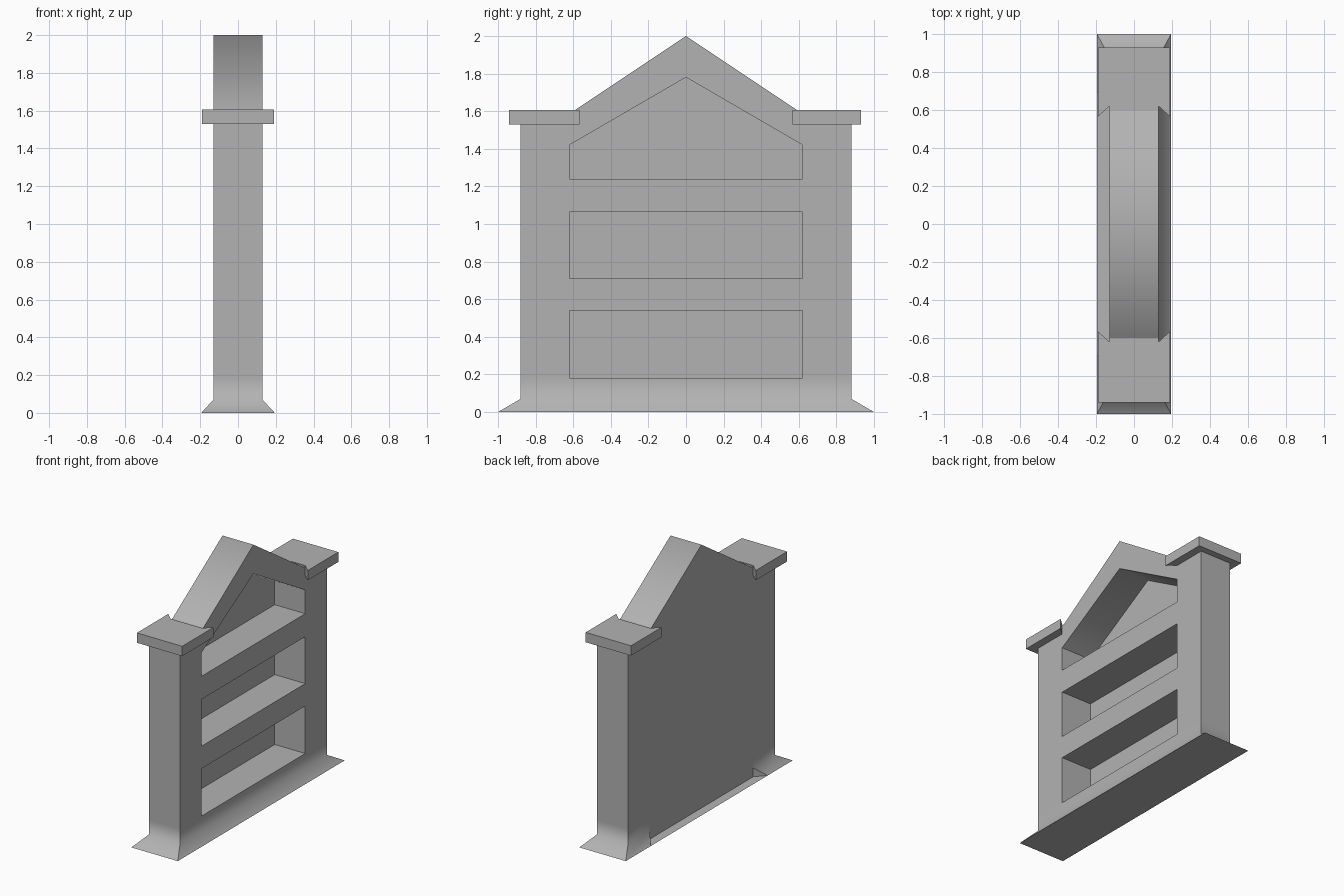
import bpy
import bmesh

cube = bpy.data.objects.get("Cube")
if cube:
    bpy.data.objects.remove(cube, do_unlink=True)

stone = bpy.data.materials.new("grey stone")
stone.use_nodes = True
GREY = (0.45, 0.45, 0.45, 1)
stone.diffuse_color = GREY
stone.node_tree.nodes["Principled BSDF"].inputs["Base Color"].default_value = GREY

HALF = 0.13      # half thickness of the wall
END = 0.88       # half length of the wall
BAY = 0.62       # half length of a niche
SEAM = 0.18      # top of the plinth
SPLAY = 0.07     # top of the splayed foot


def finish(name, bm):
    bmesh.ops.recalc_face_normals(bm, faces=bm.faces)
    mesh = bpy.data.meshes.new(name)
    bm.to_mesh(mesh)
    bm.free()
    mesh.materials.append(stone)
    obj = bpy.data.objects.new(name, mesh)
    bpy.context.collection.objects.link(obj)
    return obj


def soften(obj, is_soft):
    """Smooth shading, with every edge sharp unless the rule picks it."""
    mesh = obj.data
    for face in mesh.polygons:
        face.use_smooth = True
    for edge in mesh.edges:
        ends = [mesh.vertices[i].co for i in edge.vertices]
        edge.use_edge_sharp = not all(is_soft(co) for co in ends)


def add_prism(bm, points, offset):
    """Extrude a closed outline along an offset."""
    face = bm.faces.new([bm.verts.new(p) for p in points])
    new = bmesh.ops.extrude_face_region(bm, geom=[face])["geom"]
    moved = [v for v in new if isinstance(v, bmesh.types.BMVert)]
    bmesh.ops.translate(bm, verts=moved, vec=offset)


# Gabled wall
bm = bmesh.new()
half = [(END, SEAM), (END, 1.6), (0.6, 1.6)]
outline = half + [(0, 2)] + [(-y, z) for y, z in reversed(half)]
add_prism(bm, [(-HALF, y, z) for y, z in outline], (2 * HALF, 0, 0))
wall = finish("gabled_wall", bm)

# Niche cutter: two rectangular bays and one gabled bay, leaving a thin back
bm = bmesh.new()
for low, high, peak in ((0.1, 0.54, None), (0.71, 1.065, None), (1.24, 1.42, 1.78)):
    bay = [(-BAY, low), (BAY, low), (BAY, high)]
    if peak:
        bay.append((0, peak))
    bay.append((-BAY, high))
    add_prism(bm, [(-HALF + 0.004, y, z) for y, z in bay], (0.4, 0, 0))
cutter = finish("niche_cutter", bm)
cutter.hide_render = True

cut = wall.modifiers.new("niches", 'BOOLEAN')
cut.operation = 'DIFFERENCE'
cut.solver = 'EXACT'
cut.object = cutter
graph = bpy.context.evaluated_depsgraph_get()
wall.data = bpy.data.meshes.new_from_object(wall.evaluated_get(graph))
wall.modifiers.clear()
bpy.data.objects.remove(cutter, do_unlink=True)
soften(wall, lambda co: abs(co.y) < 0.001)

# Plinth with a splayed foot, notched along the rear
bm = bmesh.new()


def ring(x, end, notch, z):
    pts = [(x, -end), (x, end), (-x, end), (-x, notch), (-x, -notch), (-x, -end)]
    return [bm.verts.new((px, py, z)) for px, py in pts]


foot = ring(0.195, 1, 0.7, 0)
neck = ring(HALF, END, BAY, SPLAY)
top = ring(HALF, END, BAY, SEAM)
n = len(foot)
for i in range(n):
    j = (i + 1) % n
    bm.faces.new((neck[i], neck[j], top[j], top[i]))
    if i != 3:
        bm.faces.new((foot[i], foot[j], neck[j], neck[i]))
a, b = [bm.verts.new((-HALF, y, 0.004)) for y in (BAY, -BAY)]
bm.faces.new((a, b, neck[4], neck[3]))
bm.faces.new((foot[3], foot[4], b, a))
bm.faces.new((foot[3], a, neck[3]))
bm.faces.new((foot[4], neck[4], b))
bm.faces.new(foot)
bm.faces.new(top)
plinth = finish("splayed_plinth", bm)
soften(plinth, lambda co: abs(co.z - SPLAY) < 0.001)

# Capping slab on each end post, mitred where it meets the gable
for side, name, outer in ((-1, "front_cap", 0.94), (1, "back_cap", 0.93)):
    bm = bmesh.new()
    rim = [(0.19, outer), (0.19, 0.565), (HALF, BAY)]
    rim += [(-x, y) for x, y in reversed(rim)]
    add_prism(bm, [(x, side * y, 1.53) for x, y in rim], (0, 0, 0.075))
    finish(name, bm)
